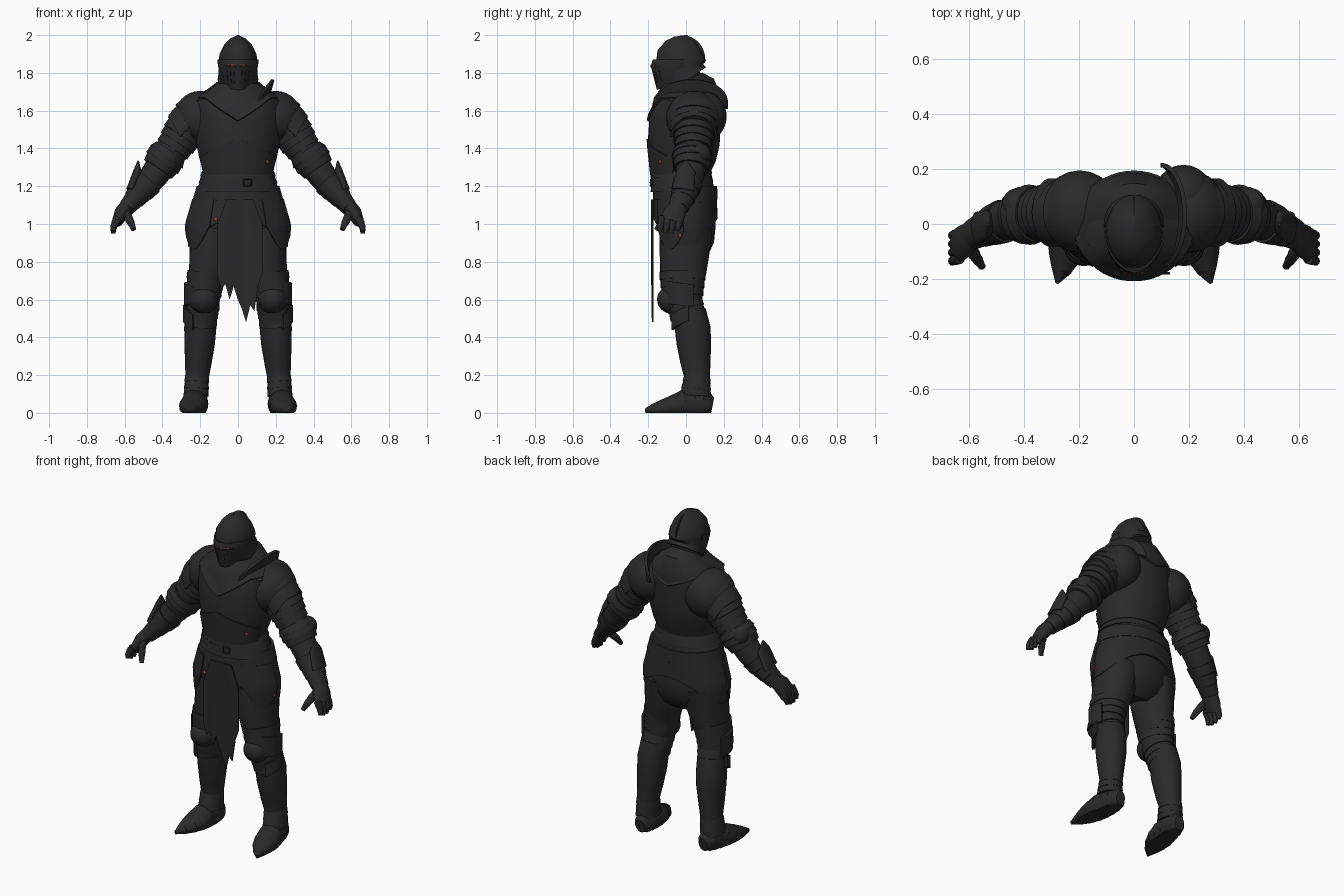
import bpy, bmesh
from math import sin, cos, pi, radians
from mathutils import Vector, Matrix

cube = bpy.data.objects.get("Cube")
if cube:
    bpy.data.objects.remove(cube)


def material(name, color):
    m = bpy.data.materials.new(name)
    m.use_nodes = True
    m.diffuse_color = (*color, 1)
    m.node_tree.nodes["Principled BSDF"].inputs["Base Color"].default_value = (*color, 1)
    return m


STEEL = material("blackened steel", (.023, .023, .023))
CLOTH = material("dark cloth", (.022, .022, .022))
VOID = material("slit black", (.016, .016, .016))
RUST = material("rust red", (.2, .05, .03))


def finish(name, bm, mat, mirror=False, thick=0):
    """Turn a bmesh into a smooth, sharp-edged object."""
    bmesh.ops.recalc_face_normals(bm, faces=bm.faces)
    mesh = bpy.data.meshes.new(name)
    bm.to_mesh(mesh)
    bm.free()
    mesh.shade_smooth()
    mesh.materials.append(mat)
    ob = bpy.data.objects.new(name, mesh)
    bpy.context.collection.objects.link(ob)
    if thick:
        s = ob.modifiers.new("thickness", "SOLIDIFY")
        s.thickness, s.offset = thick, 0
    if mirror:
        ob.modifiers.new("mirror", "MIRROR")
    ob.modifiers.new("edges", "EDGE_SPLIT").split_angle = radians(35)


def tube(name, rings, mat=STEEL, mirror=False, ref=(0, 1, 0), sides=28):
    """Loft ellipses (x, y, z, side radius, ref radius) along a path."""
    bm = bmesh.new()
    pts = [Vector(r[:3]) for r in rings]
    loops = []
    for k, r in enumerate(rings):
        t = (pts[min(k + 1, len(pts) - 1)] - pts[max(k - 1, 0)]).normalized()
        u = Vector(ref)
        u = (u - t * u.dot(t)).normalized()
        v = t.cross(u)
        loop = []
        for i in range(sides):
            a = 2 * pi * i / sides
            p = pts[k] + v * r[3] * cos(a) + u * r[4] * sin(a)
            p.z = max(p.z, 0)
            loop.append(bm.verts.new(p))
        loops.append(loop)
    for a, b in zip(loops, loops[1:]):
        for i in range(sides):
            j = (i + 1) % sides
            bm.faces.new((a[i], a[j], b[j], b[i]))
    bm.faces.new(loops[0])
    bm.faces.new(loops[-1])
    finish(name, bm, mat, mirror)


def lames(name, rings, n, flare=.06, **kw):
    """Resample a path into n overlapping stepped plates."""
    def sample(t):
        f = t * (len(rings) - 1)
        i = min(int(f), len(rings) - 2)
        return [a + (b - a) * (f - i) for a, b in zip(rings[i], rings[i + 1])]
    out = []
    for i in range(n):
        out.append(sample(i / n))
        end = sample((i + 1) / n)
        out.append(end[:3] + [r * (1 + flare) for r in end[3:]])
    tube(name, out, **kw)


def shell(name, f, nu=24, nv=8, thick=.012, mat=STEEL, mirror=False):
    """Thin plate from a surface function f(u, v)."""
    bm = bmesh.new()
    g = [[bm.verts.new(f(i / nu, j / nv)) for i in range(nu + 1)] for j in range(nv + 1)]
    for a, b in zip(g, g[1:]):
        for i in range(nu):
            bm.faces.new((a[i], a[i + 1], b[i + 1], b[i]))
    finish(name, bm, mat, mirror, thick)


def ball(name, at, size, mat=STEEL, mirror=False, turn=0):
    bm = bmesh.new()
    m = Matrix.Translation(at) @ Matrix.Rotation(turn, 4, "Y") @ Matrix.Diagonal((*size, 1))
    bmesh.ops.create_uvsphere(bm, u_segments=24, v_segments=16, radius=1, matrix=m)
    finish(name, bm, mat, mirror)


# Helmet
tube("neck", [(0, .0, 1.64, .1, .1), (0, -.01, 1.8, .085, .085)], CLOTH)
tube("helmet_skull", [(0, .008, 1.765, .108, .118), (0, -.015, 1.8, .102, .115),
     (0, -.028, 1.85, .103, .135), (0, -.026, 1.9, .098, .126), (0, -.012, 1.945, .074, .097),
     (0, -.005, 1.975, .046, .062), (0, 0, 1.99, .02, .03), (0, 0, 2, .004, .006)])


def visor(u, v, grow=1):
    a = (u - .5) * pi * 1.1
    c = cos(a)
    lean = .125 + .05 * v if v < .2 else .143 - .04 * v
    x = .106 * sin(a) * (1 - .24 * v * v)
    y = -.03 - c * lean - .018 * max(c, 0) ** 6
    return x * grow, y * grow, 1.87 - v * (.09 + .07 * c)


shell("visor", visor, nv=10, thick=.006)
shell("eye_slit", lambda u, v: visor(.3 + .4 * u, .21 + .06 * v, 1.025), 16, 1, .003, VOID)
for s in (-1, 1):
    for k in range(3):
        shell("eye_edge", lambda u, v: visor(.5 + s * (.02 + .045 * k + .03 * u), .17 + .03 * v, 1.03), 3, 1, .003, RUST)
    for k in range(1, 4):
        shell("breath_slot", lambda u, v: visor(.5 + s * (.055 * k + .015 * u), .4 + .4 * v, 1.025), 1, 4, .003, VOID)


def crest(u, v):
    grow = .85 + .15 * v
    return 0, -.016 - .118 * cos(pi * u) * grow, 1.87 + .128 * sin(pi * u) * grow


shell("helmet_crest", crest, 24, 2, .007)

# Torso
tube("breastplate", [(0, 0, 1.75, .09, .1), (0, .015, 1.725, .135, .14), (0, .02, 1.69, .2, .165),
     (0, .008, 1.64, .24, .18), (0, -.005, 1.54, .235, .19), (0, -.012, 1.43, .222, .19),
     (0, -.02, 1.35, .205, .178), (0, -.027, 1.29, .188, .16), (0, -.027, 1.24, .182, .157)], sides=40)


def gorget(u, v):
    a = (u - .5) * 2 * pi
    point = max(0, 1 - abs(a) / .9) + .5 * max(0, 1 - abs(abs(a) - pi) / .8)
    return (sin(a) * (.105 + .11 * v), -.006 - cos(a) * (.115 + .08 * v), 1.74 - v * (.075 + .12 * point))


shell("gorget", gorget, 48)


def plackart(u, v):
    a = (u - .5) * 2.6
    z = 1.26 + v * (.1 + .09 * max(0, 1 - abs(a) / 1.1))
    k = min(1, (z - 1.26) / .17)
    return sin(a) * (.187 + .036 * k), -.027 + .015 * k - cos(a) * (.159 + .033 * k), z


shell("lower_breastplate", plackart, 24, 8, .008)
lames("waist_lames", [(0, -.027, 1.29, .186, .158), (0, -.02, 1.18, .212, .163)], 3, .03, sides=40)
tube("belt", [(0, -.022, 1.235, .197, .164), (0, -.022, 1.205, .204, .167)], CLOTH, sides=40)
for dx, dz, w, h in ((-.02, 0, .004, .022), (.02, 0, .004, .022), (0, .018, .022, .004), (0, -.018, .022, .004)):
    ball("buckle_bar", (.05 + dx, -.186, 1.22 + dz), (w, .006, h))

# Hips, skirt plates and cloth
tube("pelvis", [(0, -.01, 1.12, .2, .145), (0, .006, .98, .235, .152), (0, .01, .9, .21, .138),
     (0, .008, .85, .16, .11), (0, 0, .82, .1, .07)], CLOTH)


def skirt(u, v, top=1.2, drop=.17, side=.15, grow=0):
    a = 2 * pi * u
    c = abs(sin(a))
    z = top - v * (drop + side * c * c)
    k = min(1, (1.2 - z) / .2)
    k -= max(0, .97 - z) * 2
    return sin(a) * (.21 + .058 * k + grow), cos(a) * (.16 + .006 * k + grow) - .004, z


shell("tasset_skirt", skirt, 48, 10)
shell("fauld", lambda u, v: skirt(u, v, 1.2, .07, .02, .004), 48, 3, .01)
for s in (-1, 1):
    shell("tasset_plate", lambda u, v: skirt(.5 + s * (.09 + .15 * u), v, 1.13,
          .12 + .1 * sin(pi * u), .06, .008), 12, 8, .01)

hem = (.72, .66, .68, .6, .67, .6, .55, .48, .57, .54, .68, .74)


def tabard(u, v):
    low = hem[round(u * 11)]
    w = .07 + .05 * min(1, v * 3)
    return (2 * u - 1) * w + .01, -.178 - .002 * sin(u * 9), 1.13 - v * (1.13 - low)


shell("torn_tabard", tabard, 11, 10, .008, CLOTH)

# Shoulders and arms
ball("pauldron", (.197, .045, 1.56), (.142, .15, .145), mirror=True, turn=.4)
ball("left_shoulder_back_plate", (.18, .1, 1.57), (.11, .115, .13))
shell("pauldron_rim", lambda u, v: (.275 + .045 * v + .045 * sin(pi * u * 1.2 - .3),
      .042 - .118 * cos(pi * u), 1.51 - .05 * v + .11 * sin(pi * u)), 20, 3, .012, mirror=True)


def collar(u, v):
    a = (u - .5) * pi * 1.05
    c = max(cos(a), 0)
    return .1 + .055 * cos(a) + .03 * v * c, .032 + .182 * sin(a), 1.61 + .04 * c + v * (.03 + .085 * c ** .7)


shell("left_shoulder_guard", collar, 24, 4, .016)
lames("upper_arm_lames", [(.21, .045, 1.59, .115, .125), (.29, .042, 1.48, .106, .106),
      (.37, .035, 1.36, .08, .086)], 7, .08, mirror=True)
lames("elbow_guard", [(.358, .035, 1.385, .09, .1), (.39, .033, 1.34, .103, .104),
      (.425, .028, 1.29, .082, .086)], 3, .07, mirror=True)
ball("elbow_point", (.425, .07, 1.37), (.055, .06, .06), mirror=True)
tube("forearm", [(.4, .03, 1.32, .08, .08), (.45, .02, 1.25, .074, .076), (.52, -.005, 1.165, .06, .064),
     (.585, -.035, 1.095, .042, .05)], mirror=True)
lames("gauntlet_cuff", [(.475, .01, 1.22, .078, .08), (.53, -.01, 1.155, .06, .067),
      (.59, -.04, 1.085, .042, .052)], 3, .05, mirror=True)
tube("cuff_point", [(.528, 0, 1.335, .004, .008), (.532, 0, 1.28, .022, .05),
     (.57, -.015, 1.18, .022, .06)], mirror=True)
tube("hand", [(.585, -.035, 1.1, .038, .046), (.615, -.06, 1.06, .04, .06),
     (.64, -.08, 1.01, .028, .064)], mirror=True)
for i in range(4):
    y = -.035 - .031 * i
    drop = .012 * abs(i - 1.5)
    lames("finger", [(.633, y, 1.035, .021, .018), (.66, y - .005, .99, .018, .017),
          (.66, y - .012, .945 + drop, .011, .011)], 3, .08, mirror=True, sides=12)
lames("thumb", [(.6, -.08, 1.065, .026, .022), (.572, -.125, 1.02, .021, .02),
      (.552, -.155, .97, .012, .012)], 3, .08, mirror=True, sides=12)

# Legs
tube("thigh", [(.13, 0, .97, .125, .14), (.14, -.008, .85, .118, .132), (.16, -.015, .74, .1, .122),
     (.178, -.015, .63, .088, .1), (.188, .01, .54, .08, .082)], mirror=True)
lames("thigh_lames", [(.168, -.018, .745, .1, .122), (.182, -.018, .62, .09, .106)], 3, .04, mirror=True)
ball("knee_cop", (.182, -.075, .6), (.075, .078, .075), mirror=True)
lames("knee_lames", [(.182, -.01, .59, .085, .095), (.195, .022, .47, .08, .09)], 3, .05, mirror=True)


def leg_wrap(cx, cy, r, start, sweep, top, height, slant):
    """Plate curved around the leg; angle 0 is outward, positive is forward."""
    def f(u, v):
        a = start + sweep * u
        return cx + r * cos(a), cy - (r + .008) * sin(a), top - v * height - slant * u
    return f


shell("knee_wing", leg_wrap(.182, -.012, .098, -.5, 1.5, .68, .12, -.02), 10, 6, .014, mirror=True)
shell("knee_strap_plate", leg_wrap(.196, .015, .089, 0, 1.1, .57, .08, .05), 8, 6, .014, mirror=True)
for s in (-1, 1):
    shell("shin_chevron", leg_wrap(.198, .032, .091, pi / 2, s * 1.1, .5, .06, -.06), 8, 4, .012, mirror=True)
tube("greave", [(.192, .02, .54, .082, .085), (.2, .035, .45, .085, .094), (.203, .042, .37, .081, .092),
     (.21, .05, .27, .071, .08), (.217, .06, .18, .061, .067), (.22, .06, .09, .064, .072)], mirror=True)
lames("ankle_lames", [(.217, .06, .2, .062, .067), (.222, .05, .09, .064, .08)], 3, .05, mirror=True)

# Feet
lames("sabaton", [(.28, -.215, .012, .006, .012), (.258, -.15, .022, .048, .038),
      (.243, -.08, .032, .072, .056), (.23, -.01, .045, .07, .075), (.22, .06, .05, .062, .075),
      (.216, .115, .045, .052, .065), (.215, .14, .04, .03, .04)], 8, .03, mirror=True, ref=(0, 0, 1))

# Rusted fittings
for at in ((-.118, -.158, 1.025), (.268, -.03, .94), (.152, -.134, 1.33)):
    ball("rusted_rivet", at, (.01, .01, .012), RUST)
